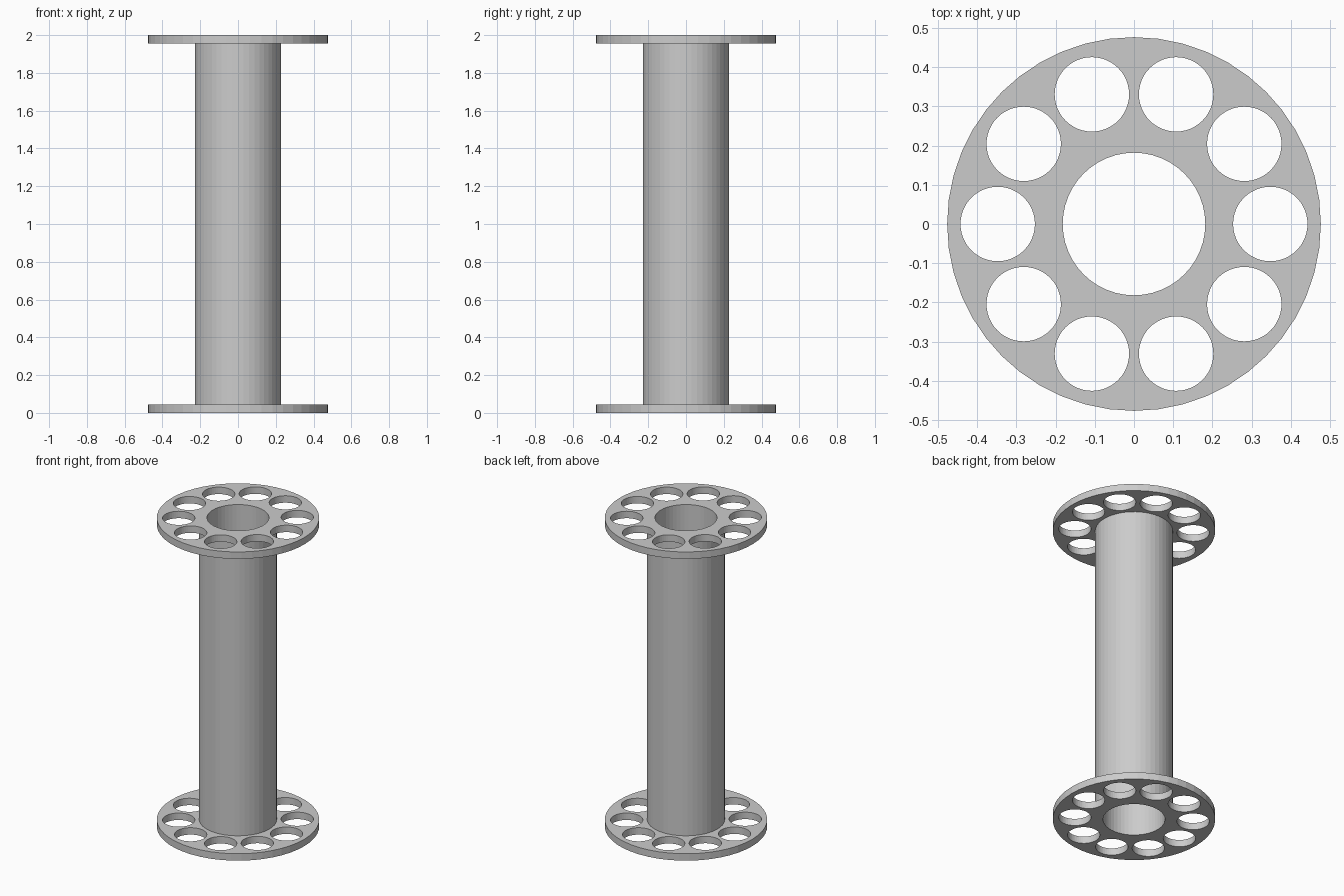
import bpy, bmesh
from math import cos, sin, tau

cube = bpy.data.objects.get("Cube")
if cube:
    bpy.data.objects.remove(cube, do_unlink=True)

HEIGHT, THICK = 2.0, 0.045
R_FLANGE, R_TUBE, R_BORE = 0.477, 0.228, 0.182
R_HOLE, R_RING, HOLES = 0.095, 0.348, 10
SIDES = 48

grey = bpy.data.materials.new("plain grey")
grey.use_nodes = True
colour = (0.6, 0.6, 0.6, 1)
grey.diffuse_color = colour
grey.node_tree.nodes["Principled BSDF"].inputs["Base Color"].default_value = colour


def circle(radius, cx=0.0, cy=0.0):
    return [(cx + radius * cos(tau * i / SIDES), cy + radius * sin(tau * i / SIDES))
            for i in range(SIDES)]


def plate(name, loops, bottom, top):
    """Extrude an outline with holes into a solid mesh object."""
    curve = bpy.data.curves.new(name + " outline", "CURVE")
    curve.dimensions = "2D"
    curve.fill_mode = "BOTH"
    curve.extrude = (top - bottom) / 2
    for loop in loops:
        spline = curve.splines.new("POLY")
        spline.points.add(len(loop) - 1)
        for point, (x, y) in zip(spline.points, loop):
            point.co = (x, y, 0, 1)
        spline.use_cyclic_u = True
    helper = bpy.data.objects.new(name + " helper", curve)
    bpy.context.collection.objects.link(helper)
    bpy.context.view_layer.update()
    mesh = bpy.data.meshes.new_from_object(
        helper.evaluated_get(bpy.context.evaluated_depsgraph_get()))
    bpy.data.objects.remove(helper)
    bpy.data.curves.remove(curve)

    # Weld the caps to the walls
    bm = bmesh.new()
    bm.from_mesh(mesh)
    bmesh.ops.remove_doubles(bm, verts=bm.verts, dist=1e-5)
    bmesh.ops.recalc_face_normals(bm, faces=bm.faces)
    for face in bm.faces:
        face.smooth = False
        face.material_index = 0
    bm.to_mesh(mesh)
    bm.free()

    mesh.name = name
    mesh.materials.clear()
    mesh.materials.append(grey)
    obj = bpy.data.objects.new(name, mesh)
    obj.location.z = (bottom + top) / 2
    bpy.context.collection.objects.link(obj)
    return obj


# End flanges with a central bore and a ring of round holes
ring = [circle(R_HOLE, R_RING * cos(tau * i / HOLES), R_RING * sin(tau * i / HOLES))
        for i in range(HOLES)]
flange_loops = [circle(R_FLANGE), circle(R_BORE)] + ring
plate("bottom_flange", flange_loops, 0, THICK)
plate("top_flange", flange_loops, HEIGHT - THICK, HEIGHT)

# Hollow core tube between the flanges
plate("core_tube", [circle(R_TUBE), circle(R_BORE)], THICK, HEIGHT - THICK)
